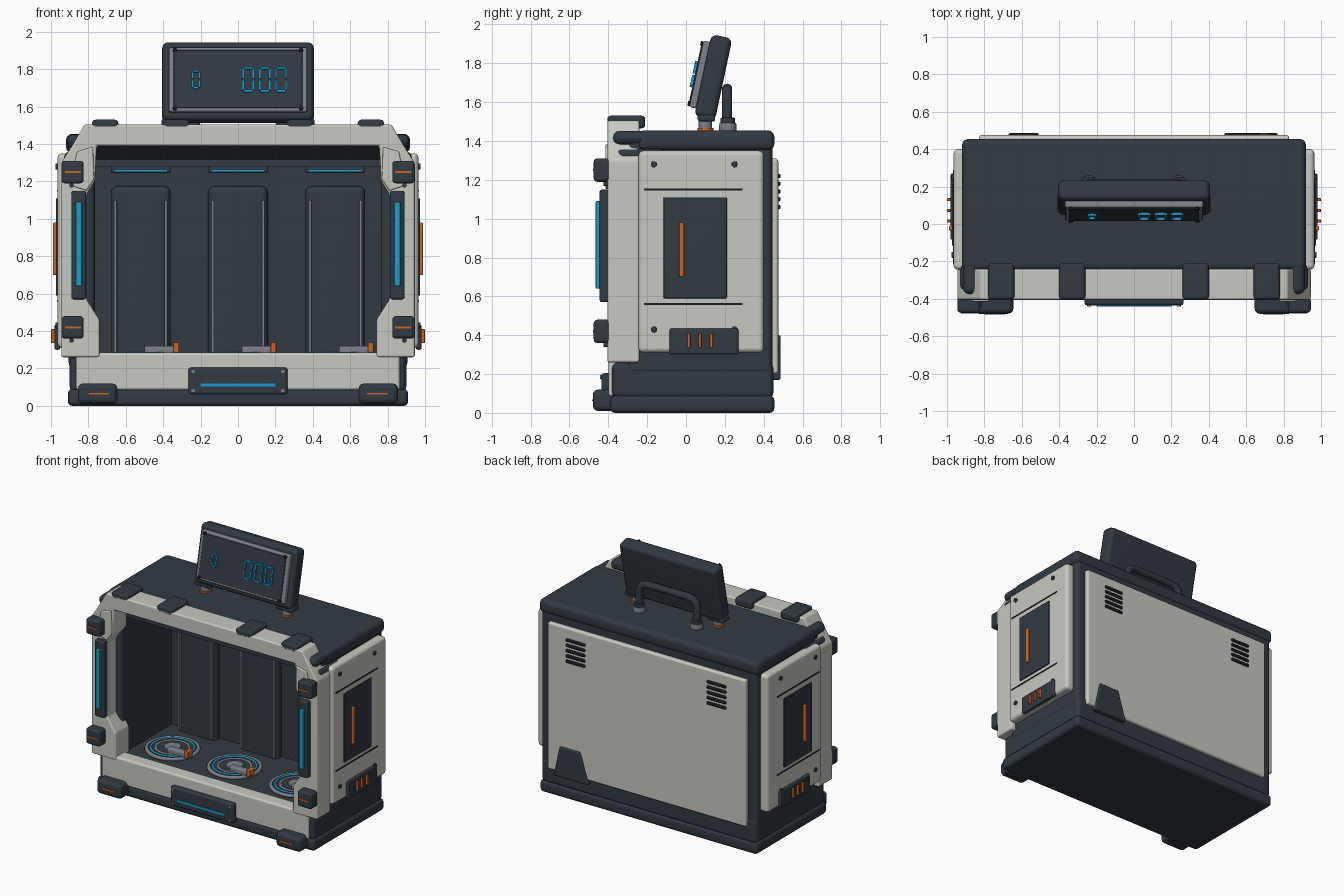
import bpy, bmesh, math
from mathutils import Matrix, Vector

cube = bpy.data.objects.get("Cube")
if cube:
    bpy.data.objects.remove(cube, do_unlink=True)


def material(name, rgb, rough=0.6):
    m = bpy.data.materials.new(name)
    m.use_nodes = True
    m.diffuse_color = (*rgb, 1)
    node = next(n for n in m.node_tree.nodes if n.type == 'BSDF_PRINCIPLED')
    node.inputs["Base Color"].default_value = (*rgb, 1)
    node.inputs["Roughness"].default_value = rough
    return m


SLATE = material("dark slate", (0.03, 0.041, 0.053))
SHELL = material("warm white", (0.57, 0.58, 0.53))
GREY = material("mid grey", (0.2, 0.22, 0.25))
CYAN = material("cyan glow", (0.01, 0.33, 0.6))
ORANGE = material("orange", (0.62, 0.12, 0.02))
BLACK = material("near black", (0.008, 0.01, 0.013))


def finish(name, bm, mat, bevel=0.0, segs=3, mw=None):
    if bevel:
        edges = [e for e in bm.edges if e.calc_face_angle(0) > 0.3]
        bmesh.ops.bevel(bm, geom=edges, offset=bevel, segments=segs,
                        profile=0.5, affect='EDGES', clamp_overlap=True)
    bmesh.ops.recalc_face_normals(bm, faces=bm.faces[:])
    me = bpy.data.meshes.new(name)
    bm.to_mesh(me)
    bm.free()
    me.materials.append(mat)
    me.shade_smooth()
    me.set_sharp_from_angle(angle=math.radians(40))
    ob = bpy.data.objects.new(name, me)
    bpy.context.collection.objects.link(ob)
    ob.modifiers.new("even_normals", 'WEIGHTED_NORMAL').keep_sharp = True
    if mw:
        ob.matrix_world = mw
    return ob


def box(name, x, y, z, mat, bevel=0.0, mw=None):
    """Box from (low, high) ranges on each axis."""
    bm = bmesh.new()
    bmesh.ops.create_cube(bm, size=1)
    for v in bm.verts:
        v.co = Vector([(r[0] + r[1]) / 2 + c * (r[1] - r[0]) for r, c in zip((x, y, z), v.co)])
    return finish(name, bm, mat, bevel, mw=mw)


def pair(name, x, y, z, mat, bevel=0.0):
    box("left_" + name, x, y, z, mat, bevel)
    box("right_" + name, (-x[1], -x[0]), y, z, mat, bevel)


def prism(name, pts, axis, lo, hi, mat, bevel=0.0):
    """Extrude a 2D outline along x (yz points) or y (xz points)."""
    bm = bmesh.new()
    put = (lambda p: (lo, *p)) if axis == 'X' else (lambda p: (p[0], lo, p[1]))
    face = bm.faces.new([bm.verts.new(put(p)) for p in pts])
    new = bmesh.ops.extrude_face_region(bm, geom=[face])["geom"]
    shift = Vector((hi - lo, 0, 0)) if axis == 'X' else Vector((0, hi - lo, 0))
    bmesh.ops.translate(bm, vec=shift, verts=[g for g in new if isinstance(g, bmesh.types.BMVert)])
    return finish(name, bm, mat, bevel)


def cyl(name, c, r, depth, axis, mat, bevel=0.0, mw=None, n=32):
    bm = bmesh.new()
    rot = {'X': Matrix.Rotation(math.pi / 2, 4, 'Y'), 'Y': Matrix.Rotation(math.pi / 2, 4, 'X'),
           'Z': Matrix.Identity(4)}[axis]
    bmesh.ops.create_cone(bm, cap_ends=True, segments=n, radius1=r, radius2=r, depth=depth,
                          matrix=Matrix.Translation(c) @ rot)
    return finish(name, bm, mat, bevel, 2, mw)


def ring(name, c, major, minor, mat):
    bpy.ops.mesh.primitive_torus_add(location=c, major_radius=major, minor_radius=minor,
                                     major_segments=48, minor_segments=8)
    ob = bpy.context.object
    ob.name = name
    ob.data.materials.append(mat)
    ob.data.shade_smooth()


# Base, walls and roof of the dark cabinet
box("base_plinth", (-.91, .91), (-.39, .455), (0, .09), SLATE, .025)
box("base_upper", (-.9, .9), (-.38, .45), (.075, .26), SLATE, .03)
pair("side_wall", (.765, .905), (-.3, .445), (.2, 1.42), SLATE, .03)
box("back_wall", (-.9, .9), (.3, .445), (.2, 1.42), SLATE, .03)
box("roof", (-.92, .92), (-.25, .455), (1.35, 1.455), SLATE, .035)
box("ceiling", (-.8, .8), (-.25, .35), (1.28, 1.37), SLATE)
prism("ceiling_hood", [(-.36, 1.4), (-.2, 1.28), (-.2, 1.41)], 'X', -.79, .79, SLATE)
pair("roof_corner_bar", (.83, .915), (-.375, -.1), (1.38, 1.452), SLATE, .034)
pair("shoulder_bar", (.83, .93), (-.36, -.1), (1.29, 1.36), SLATE, .032)

# White front frame and sill
half = [(.945, .26), (.945, 1.3), (.9, 1.37), (.82, 1.505)]
inner = [(.755, 1.39), (.765, 1.2), (.81, 1.13), (.81, .57), (.74, .46), (.74, .26)]
outline = half + [(-x, z) for x, z in reversed(half)]
outline += [(-x, z) for x, z in reversed(inner)] + inner
prism("front_frame", outline, 'Y', -.405, -.24, SHELL, .012)
for s in (-1, 1):
    prism("frame_gusset", [(s * x, z) for x, z in
          [(.775, 1.385), (.86, 1.36), (.9, 1.18), (.81, 1.15), (.77, 1.21)]],
          'Y', -.415, -.39, SHELL, .008)
box("front_sill", (-.865, .865), (-.4, -.29), (.085, .285), SHELL, .015)

# Pillar blocks, light bars, feet and sill light
for z in (1.25, .42):
    pair("pillar_block", (.825, .945), (-.475, -.39), (z - .06, z + .06), SLATE, .018)
    pair("pillar_block_mark", (.84, .925), (-.479, -.47), (z - .005, z + .005), ORANGE)
    for s in (-1, 1):
        cyl("block_screw", (s * .89, -.41, z - .07), .012, .03, 'Y', SLATE)
pair("light_bar_housing", (.812, .89), (-.445, -.39), (.57, 1.15), SLATE, .012)
pair("light_bar", (.835, .868), (-.465, -.44), (.64, 1.09), CYAN, .006)
pair("front_foot", (.645, .855), (-.48, -.36), (.01, .12), SLATE, .028)
pair("front_foot_mark", (.69, .8), (-.485, -.475), (.06, .07), ORANGE)
box("sill_light_housing", (-.265, .265), (-.435, -.38), (.06, .205), SLATE, .015)
box("sill_light", (-.2, .2), (-.442, -.43), (.105, .12), CYAN)
for x in (-.24, .24):
    for z in (.08, .185):
        cyl("sill_screw", (x, -.436, z), .01, .012, 'Y', GREY, n=12)
for x in (.33, .71):
    pair("top_clip", (x - .07, x + .07), (-.405, -.21), (1.465, 1.53), SLATE, .018)

# Interior bays: back panel, rails, ceiling lamp and turntable
for x in (-.52, 0, .52):
    box("bay_panel", (x - .16, x + .16), (.24, .32), (.2, 1.175), SLATE, .035)
    for dx in (-.135, .135):
        box("bay_rail", (x + dx - .008, x + dx + .008), (.225, .25), (.27, 1.1), GREY, .005)
    box("bay_lamp_housing", (x - .16, x + .16), (-.12, -.06), (1.245, 1.285), SLATE, .01)
    box("bay_lamp", (x - .14, x + .14), (-.125, -.115), (1.253, 1.26), CYAN)
    cyl("turntable", (x, -.04, .265), .185, .03, 'Z', SLATE)
    ring("turntable_rim", (x, -.04, .272), .178, .014, GREY)
    ring("turntable_light", (x, -.04, .281), .15, .008, CYAN)
    ring("turntable_hub_ring", (x, -.04, .278), .115, .01, GREY)
    cyl("turntable_hub", (x, -.04, .282), .06, .02, 'Z', GREY, .005)
    box("turntable_arm", (x + .02, x + .18), (-.14, -.09), (.28, .32), GREY, .01)
    box("turntable_tip", (x + .175, x + .205), (-.15, -.09), (.285, .34), ORANGE, .006)

# Side panels with inset, marks, seams and bolts
pair("side_panel", (.88, .965), (-.245, .4), (.31, 1.35), SHELL, .025)
pair("side_inset", (.95, .974), (-.115, .21), (.59, 1.11), SLATE, .004)
pair("side_mark", (.96, .99), (-.035, -.01), (.7, .98), ORANGE, .008)
pair("side_port", (.95, .982), (-.085, .27), (.3, .435), SLATE, .012)
for y in (.015, .072, .13):
    pair("side_port_mark", (.97, 1.0), (y - .008, y + .008), (.335, .41), ORANGE, .004)
for z in (.56, 1.15):
    pair("side_seam", (.955, .968), (-.215, .29), (z - .005, z + .005), BLACK)
for s in (-1, 1):
    for y in (-.165, .25):
        for z in (.43, 1.28):
            cyl("side_bolt", (s * .965, y, z), .016, .022, 'X', SLATE, .004, n=16)

# Back panel with vents and bracket
box("back_panel", (-.83, .83), (.42, .475), (.2, 1.31), SHELL, .015)
for s in (-1, 1):
    for i in range(5):
        z = 1.06 + i * .04
        box("vent_slat", (s * .59 - .08, s * .59 + .08), (.46, .487), (z - .011, z + .011), BLACK, .008)
prism("back_bracket", [(.48, .17), (.77, .17), (.72, .4), (.55, .4)], 'Y', .44, .487, SLATE, .01)

# Tilted display
tilt = Matrix.Translation((0, .14, 1.728)) @ Matrix.Rotation(math.radians(-12), 4, 'X')
box("display_body", (-.405, .405), (-.055, .055), (-.215, .215), SLATE, .03, tilt)
box("display_bezel", (-.37, .37), (-.088, -.04), (-.175, .175), GREY, .01, tilt)
box("display_screen", (-.345, .345), (-.095, -.08), (-.158, .158), SLATE, .004, tilt)
for x in (-.337, .337):
    for z in (-.158, .158):
        cyl("display_bolt", (x, -.092, z), .012, .016, 'Y', BLACK, 0, tilt, 12)


def readout(cx, w, h, t):
    """Segmented rectangular indicator."""
    y, z0 = (-.108, -.09), -.005
    for s in (-1, 1):
        x = cx + s * w / 2
        box("indicator_bar", (cx - w / 2 + t / 3, cx + w / 2 - t / 3), y,
            (z0 + s * h / 2 - t / 2, z0 + s * h / 2 + t / 2), CYAN, 0, tilt)
        for k in (-1, 1):
            zc = z0 + k * h / 4
            box("indicator_post", (x - t / 2, x + t / 2), y,
                (zc - h / 4 + t / 3, zc + h / 4 - t / 3), CYAN, 0, tilt)


readout(-.225, .036, .09, .011)
for x in (.055, .143, .23):
    readout(x, .054, .125, .012)

# Display mounts and carrying handle
for s in (-1, 1):
    box("display_mount", (s * .34 - .07, s * .34 + .07), (.06, .15), (1.5, 1.535), SLATE, .012)
    cyl("mount_post", (s * .34, .1, 1.48), .035, .06, 'Z', GREY, .006)
    cyl("mount_collar", (s * .34, .1, 1.46), .042, .016, 'Z', ORANGE)
    cyl("handle_socket", (s * .24, .215, 1.47), .045, .05, 'Z', GREY, .012)
    cyl("handle_collar", (s * .24, .215, 1.505), .038, .03, 'Z', SLATE, .006)
cu = bpy.data.curves.new("handle", 'CURVE')
cu.dimensions = '3D'
cu.bevel_depth = .027
cu.bevel_resolution = 3
cu.use_fill_caps = True
sp = cu.splines.new('POLY')
arc = [(.24, 1.46), (.24, 1.61), (.23, 1.64), (.205, 1.66), (.17, 1.668)]
path = arc + [(-x, z) for x, z in reversed(arc)]
sp.points.add(len(path) - 1)
for p, (x, z) in zip(sp.points, path):
    p.co = (x, .212, z, 1)
sp.use_smooth = True
cu.materials.append(SLATE)
bpy.context.collection.objects.link(bpy.data.objects.new("handle", cu))
